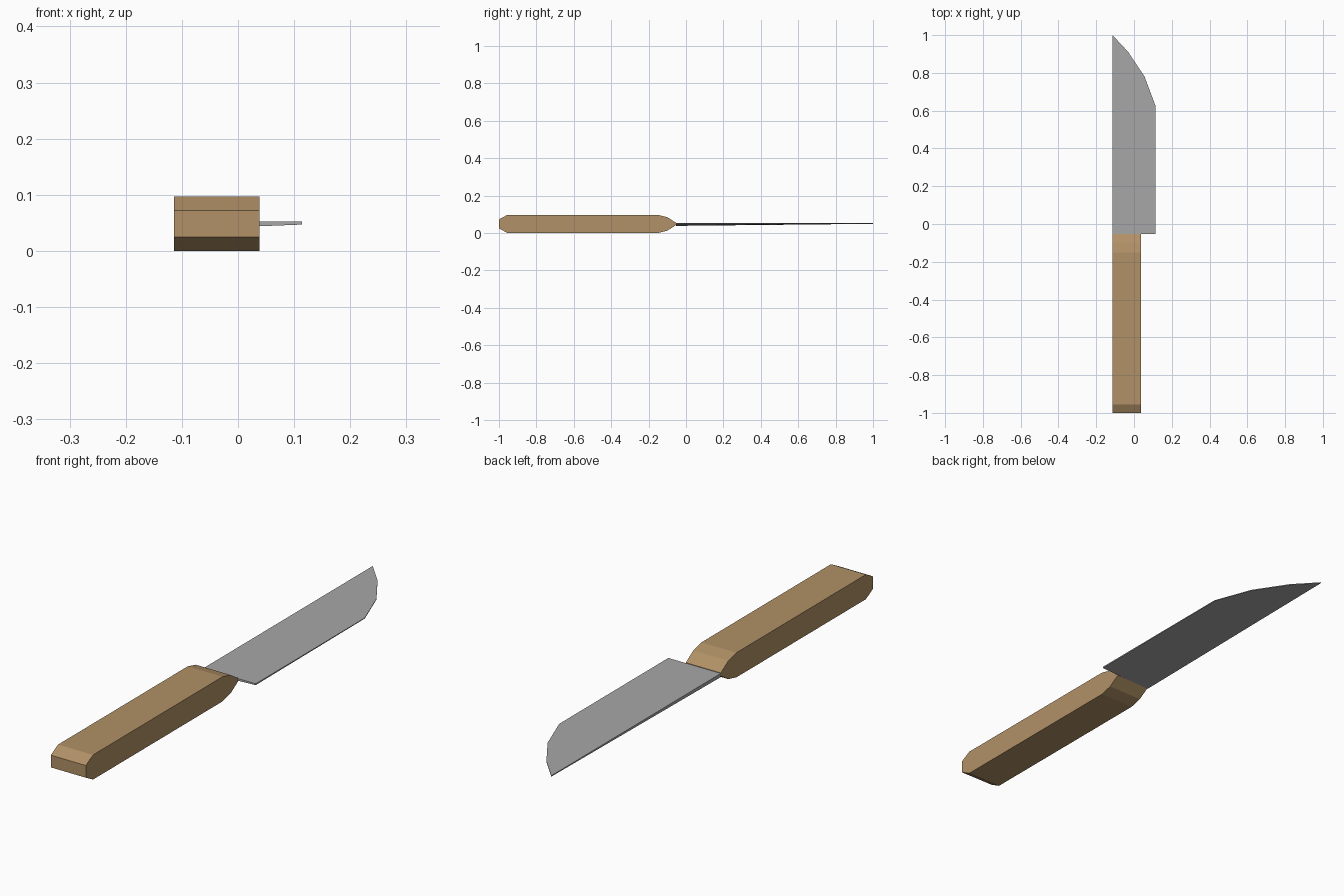
import bpy, bmesh

if "Cube" in bpy.data.objects:
    bpy.data.objects.remove(bpy.data.objects["Cube"])


def material(name, rgb):
    m = bpy.data.materials.new(name)
    m.diffuse_color = (*rgb, 1)
    m.use_nodes = True
    m.node_tree.nodes["Principled BSDF"].inputs["Base Color"].default_value = m.diffuse_color
    return m


def solid(name, side_a, side_b, mat):
    """Closed solid between two matching outlines."""
    bm = bmesh.new()
    a = [bm.verts.new(p) for p in side_a]
    b = [bm.verts.new(p) for p in side_b]
    bm.faces.new(a)
    bm.faces.new(b[::-1])
    n = len(a)
    for i in range(n):
        j = (i + 1) % n
        bm.faces.new((a[i], b[i], b[j], a[j]))
    bmesh.ops.recalc_face_normals(bm, faces=bm.faces)
    mesh = bpy.data.meshes.new(name)
    bm.to_mesh(mesh)
    bm.free()
    mesh.materials.append(mat)
    obj = bpy.data.objects.new(name, mesh)
    bpy.context.collection.objects.link(obj)
    return obj


wood = material("tan wood", (0.44, 0.285, 0.135))
steel = material("grey steel", (0.39, 0.39, 0.39))

# Handle: side profile (y, half height) mirrored about its mid height
MID = 0.0485
half = [(-1.0, 0.024), (-0.955, MID), (-0.15, MID), (-0.10, 0.036), (-0.053, 0.006)]
profile = [(y, MID + h) for y, h in half] + [(y, MID - h) for y, h in reversed(half)]
solid("handle",
      [(-0.114, y, z) for y, z in profile],
      [(0.038, y, z) for y, z in profile], wood)

# Blade: plan outline, thinning slightly towards the edge and the tip
outline = [(-0.114, -0.053), (0.114, -0.053), (0.114, 0.625),
           (0.056, 0.78), (-0.03, 0.91), (-0.114, 1.0)]


def underside(x, y):
    across = (x + 0.114) / 0.228
    along = (y + 0.053) / 1.053
    return 0.038 + 0.009 * across + 0.011 * along * (1 - 0.6 * across)


solid("blade",
      [(x, y, 0.0525) for x, y in outline],
      [(x, y, underside(x, y)) for x, y in outline], steel)
